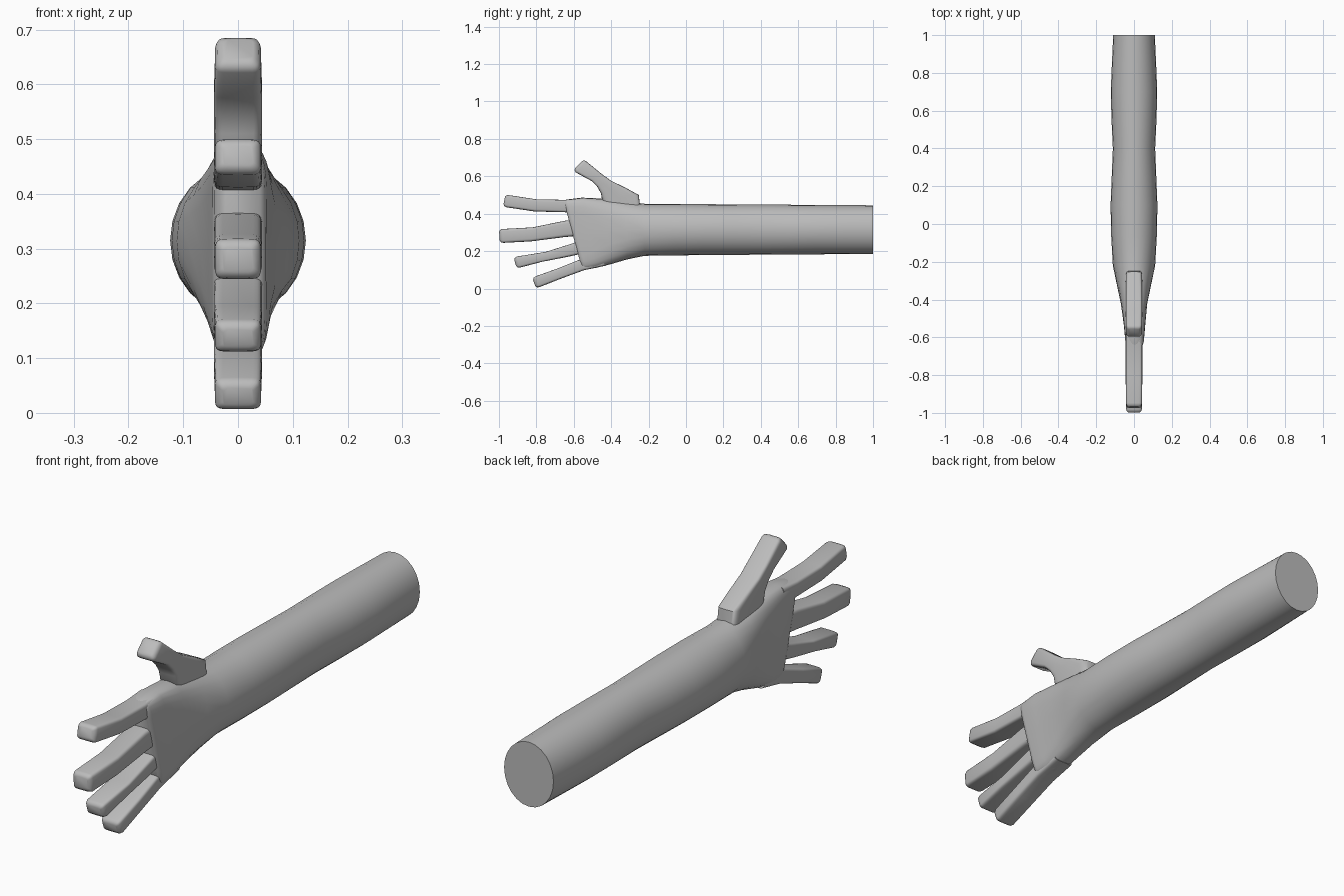
import bpy, bmesh, math
from mathutils import Vector

if "Cube" in bpy.data.objects:
    bpy.data.objects.remove(bpy.data.objects["Cube"])

skin = bpy.data.materials.new("plain grey")
skin.diffuse_color = (0.5, 0.5, 0.5, 1)
skin.use_nodes = True
skin.node_tree.nodes["Principled BSDF"].inputs["Base Color"].default_value = skin.diffuse_color


def loft(name, rings, sides=24, angle=50):
    """Skin superellipse rings: (centre x, y, z), (up y, up z), half x, half height, exponent."""
    bm = bmesh.new()
    loops = []
    for (cx, cy, cz), (uy, uz), hx, hz, power in rings:
        loop = []
        for i in range(sides):
            a = 2 * math.pi * i / sides
            c, s = math.cos(a), math.sin(a)
            u = math.copysign(abs(c) ** (2 / power), c) * hx
            v = math.copysign(abs(s) ** (2 / power), s) * hz
            loop.append(bm.verts.new((cx + u, cy + uy * v, cz + uz * v)))
        loops.append(loop)
    for a, b in zip(loops, loops[1:]):
        for i in range(sides):
            j = (i + 1) % sides
            bm.faces.new((a[i], a[j], b[j], b[i]))
    bm.faces.new(loops[0])
    bm.faces.new(loops[-1])
    bmesh.ops.recalc_face_normals(bm, faces=bm.faces)
    mesh = bpy.data.meshes.new(name)
    bm.to_mesh(mesh)
    bm.free()
    mesh.materials.append(skin)
    obj = bpy.data.objects.new(name, mesh)
    bpy.context.collection.objects.link(obj)
    bpy.ops.object.select_all(action='DESELECT')
    obj.select_set(True)
    bpy.context.view_layer.objects.active = obj
    bpy.ops.object.shade_smooth_by_angle(angle=math.radians(angle))
    return obj


def digit(name, upper, lower, half_x=0.044):
    """Finger whose side outline runs between an upper and a lower edge, root to tip."""
    rings = []
    for (y1, z1), (y2, z2) in zip(upper, lower):
        up = Vector((y1 - y2, z1 - z2))
        half = up.length / 2
        up.normalize()
        rings.append([(0, (y1 + y2) / 2, (z1 + z2) / 2), tuple(up), half_x, half, 6])
    # rounded tip: pull the last ring back, then add shrinking rings
    (_, y, z), up, hx, hz, p = rings.pop()
    out = Vector((-up[1], up[0]))
    for back, inset in ((0.018, 0), (0.006, 0.004), (0, 0.014)):
        rings.append([(0, y - out.x * back, z - out.y * back), up,
                      hx - 0.002 - inset, hz - inset, p])
    loft(name, rings)


# Forearm and palm: round tube flattening into a slanted knuckle edge
# columns: x, y, z, slant, half x, half height, squareness
sections = [
    (0, 1.00, .315, 0, .110, .130, 2), (0, .85, .315, 0, .117, .131, 2),
    (0, .70, .315, 0, .123, .132, 2), (0, .55, .315, 0, .119, .133, 2),
    (0, .40, .315, 0, .112, .134, 2), (0, .25, .315, 0, .118, .135, 2),
    (0, .10, .315, 0, .124, .136, 2), (0, -.06, .315, 0, .121, .138, 2),
    (0, -.22, .314, 0, .112, .139, 2), (0, -.32, .311, -.04, .091, .155, 2.4),
    (0, -.42, .306, -.12, .070, .175, 3), (.003, -.52, .298, -.2, .057, .188, 4.5),
    (.003, -.585, .290, -.27, .050, .186, 6), (.003, -.60, .290, -.27, .047, .182, 6),
    (.003, -.606, .290, -.27, .038, .174, 6),
]
loft("forearm_and_palm",
     [((x, y, z), (k, 1), hx, hz, p) for x, y, z, k, hx, hz, p in sections])

# Four fingers and the thumb
digit("index_finger",
      [(-.56, .482), (-.65, .474), (-.80, .477), (-.965, .503)],
      [(-.56, .400), (-.65, .408), (-.81, .412), (-.978, .438)])
digit("middle_finger",
      [(-.54, .375), (-.65, .362), (-.82, .327), (-1.0, .317)],
      [(-.55, .285), (-.65, .275), (-.83, .252), (-.995, .243)])
digit("ring_finger",
      [(-.52, .275), (-.61, .240), (-.75, .196), (-.922, .166)],
      [(-.54, .190), (-.63, .170), (-.77, .143), (-.905, .107)])
digit("little_finger",
      [(-.46, .190), (-.58, .150), (-.69, .106), (-.822, .059)],
      [(-.43, .122), (-.545, .098), (-.66, .056), (-.802, .001)])
digit("thumb",
      [(-.245, .430), (-.252, .500), (-.32, .537), (-.40, .576), (-.45, .612), (-.545, .692)],
      [(-.40, .420), (-.448, .470), (-.455, .510), (-.475, .545), (-.505, .575), (-.603, .634)])
